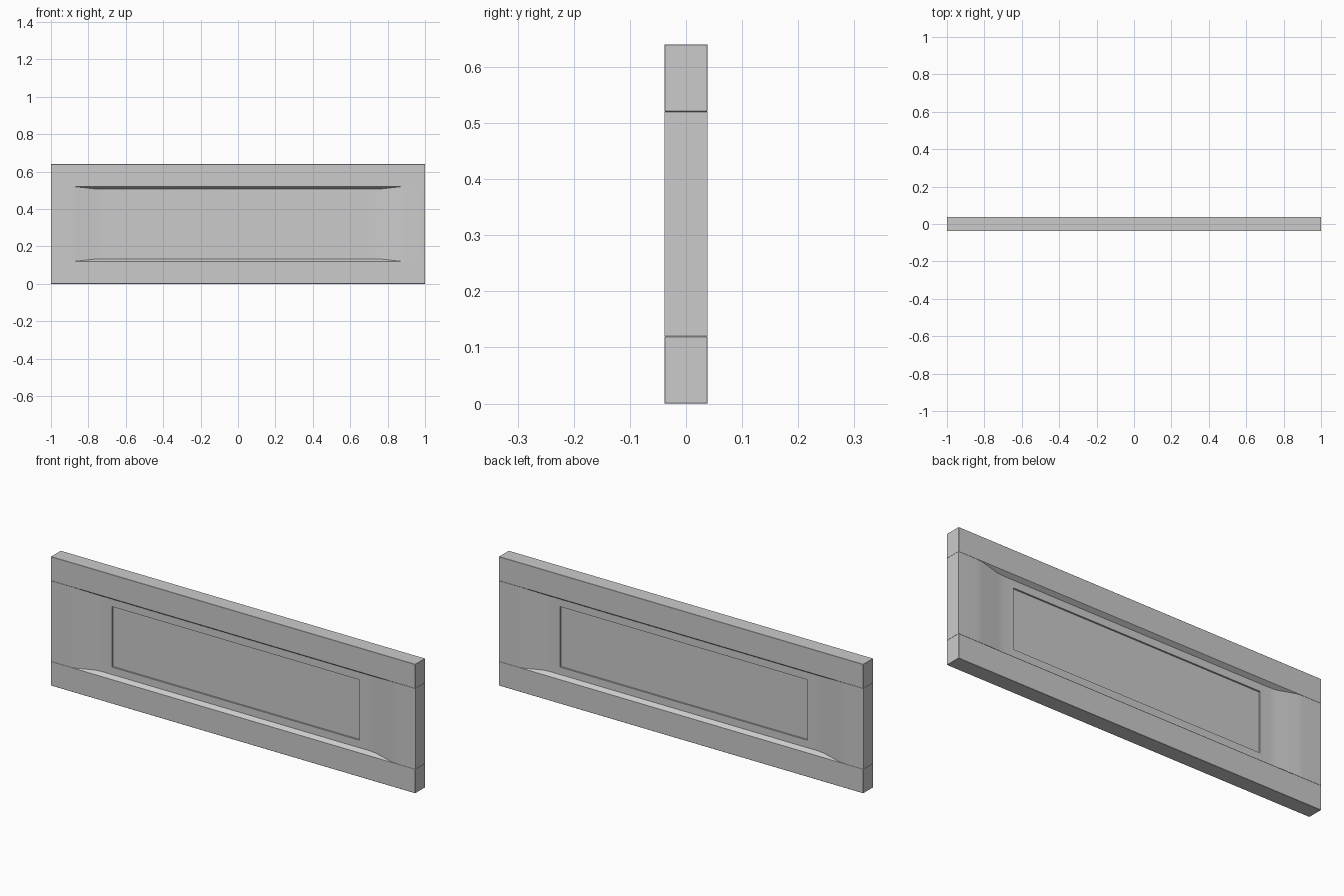
import bpy, bmesh

if "Cube" in bpy.data.objects:
    bpy.data.objects.remove(bpy.data.objects["Cube"])

T = 0.0385          # half thickness
DEPTH = 0.02        # dish depth on each side
Z0, Z1 = 0.12, 0.52
LEDGE = 0.013


def finish(name, bm):
    bmesh.ops.recalc_face_normals(bm, faces=bm.faces)
    me = bpy.data.meshes.new(name)
    bm.to_mesh(me)
    bm.free()
    ob = bpy.data.objects.new(name, me)
    bpy.context.collection.objects.link(ob)
    return ob


# Top and bottom rails with finely softened edges
def rail(name, lo, hi):
    bm = bmesh.new()
    bmesh.ops.create_cube(bm, size=1)
    for v in bm.verts:
        v.co = (v.co.x * 2, v.co.y * 2 * T, (lo + hi) / 2 + v.co.z * (hi - lo))
    ob = finish(name, bm)
    mod = ob.modifiers.new("edge", 'BEVEL')
    mod.width = 0.001
    mod.segments = 1


rail("bottom_rail", 0.0, Z0)
rail("top_rail", Z1, 0.64)

# Middle panel: sections along x, thinning towards the centre with a soft ramp
half = [(0.73, 1.0), (0.77, 0.9), (0.87, 0.06), (0.9, 0.0), (1.0, 0.0)]
stations = [(-x, k) for x, k in reversed(half)] + half
bm = bmesh.new()
rings = []
for x, k in stations:
    y, e = T - DEPTH * k, LEDGE * k
    pts = [(-T, Z0), (-y, Z0 + e), (-y, Z1 - e), (-T, Z1),
           (T, Z1), (y, Z1 - e), (y, Z0 + e), (T, Z0)]
    rings.append([bm.verts.new((x, py, pz)) for py, pz in pts])
for a, b in zip(rings, rings[1:]):
    for i in range(8):
        j = (i + 1) % 8
        bm.faces.new((a[i], a[j], b[j], b[i]))
bm.faces.new(rings[0])
bm.faces.new(rings[-1])
bmesh.ops.remove_doubles(bm, verts=bm.verts, dist=1e-5)
bmesh.ops.dissolve_degenerate(bm, edges=bm.edges, dist=1e-5)
bmesh.ops.recalc_face_normals(bm, faces=bm.faces)

# Sunken rectangular window on both faces
centre = [f for f in bm.faces if abs(f.normal.y) > 0.99
          and abs(f.calc_center_median().x) < 0.01
          and abs(f.calc_center_median().z - 0.32) < 0.05]
bmesh.ops.inset_individual(bm, faces=centre, thickness=0.03)
for f in centre:
    for v in f.verts:
        v.co.x = 0.68 if v.co.x > 0 else -0.68
        v.co.z = 0.47 if v.co.z > 0.32 else 0.17
for f in centre:
    side = 1 if f.calc_center_median().y > 0 else -1
    new = bmesh.ops.extrude_discrete_faces(bm, faces=[f])["faces"][0]
    for v in new.verts:
        v.co.y -= side * 0.008
panel = finish("middle_panel", bm)

# Smooth the ramps, keep crisp edges
bpy.ops.object.select_all(action='DESELECT')
panel.select_set(True)
bpy.context.view_layer.objects.active = panel
bpy.ops.object.shade_smooth_by_angle(angle=0.5)
